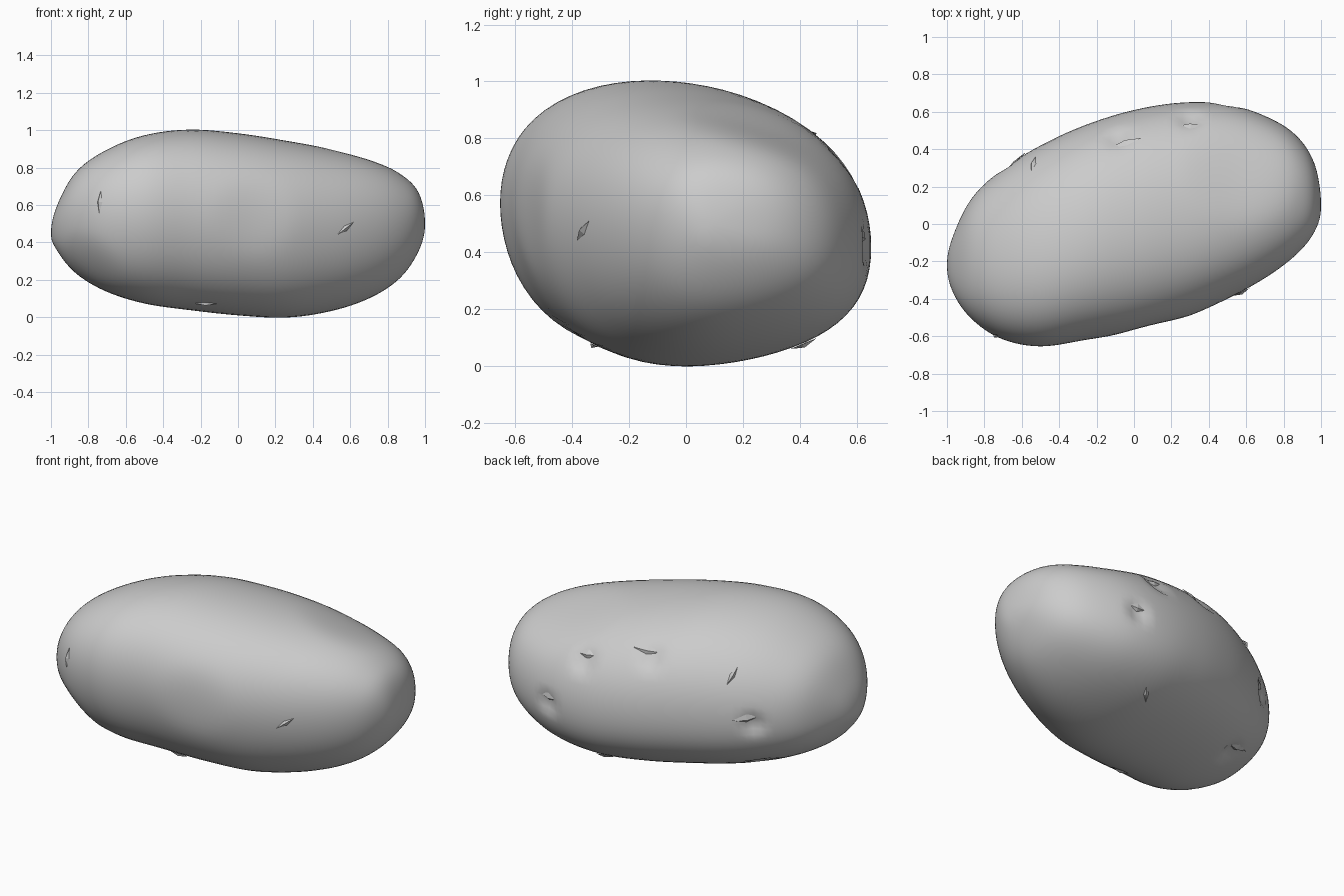
import bpy, bmesh, math
from mathutils import Vector

if "Cube" in bpy.data.objects:
    bpy.data.objects.remove(bpy.data.objects["Cube"])

# Outline heights at x = -cos(15 deg * k), k = 0..12
Y_MAX = [-.22, -.06, .14, .29, .42, .53, .61, .65, .64, .575, .475, .32, .10]
Y_MIN = [-.22, -.37, -.51, -.615, -.655, -.62, -.575, -.505, -.40, -.285, -.165, -.04, .10]
Z_MAX = [.45, .60, .775, .89, .97, 1.0, .98, .94, .895, .84, .765, .665, .50]
Z_MIN = [.45, .355, .235, .14, .075, .04, .012, .0, .035, .105, .21, .355, .50]
RINGS, SIDES, TILT = 72, 72, 0.11


def closed(upper, lower):
    return upper + lower[-2:0:-1]


def spline(loop, k):
    # Catmull-Rom around a closed outline
    i = math.floor(k)
    f = k - i
    a, b, c, d = (loop[(i + j) % len(loop)] for j in (-1, 0, 1, 2))
    return b + .5 * f * (c - a + f * (2 * a - 5 * b + 4 * c - d + f * (3 * (b - c) + d - a)))


Y_LOOP, Z_LOOP = closed(Y_MAX, Y_MIN), closed(Z_MAX, Z_MIN)


def ring(k):
    x = -math.cos(math.radians(15 * k))
    y1, y0 = spline(Y_LOOP, k), spline(Y_LOOP, -k)
    z1, z0 = spline(Z_LOOP, k), spline(Z_LOOP, -k)
    pts = []
    for j in range(SIDES):
        t = 2 * math.pi * j / SIDES
        c, s = math.cos(t), math.sin(t)
        g = 1 + .035 * math.sin(2 * t) ** 2
        lean = TILT * (1 - 1.8 * min(s, 0) ** 2)
        pts.append(Vector((x, (y0 + y1) / 2 + (y1 - y0) / 2 * g * c,
                           (z0 + z1) / 2 + (z1 - z0) / 2 * (g * s - lean * c))))
    return pts


# Body: lofted rings closed by a point at each end
bm = bmesh.new()
rows = [[bm.verts.new(p) for p in ring(12 * i / RINGS)] for i in range(1, RINGS)]
first = bm.verts.new((-1, Y_MAX[0], Z_MAX[0]))
last = bm.verts.new((1, Y_MAX[-1], Z_MAX[-1]))
for j in range(SIDES):
    n = (j + 1) % SIDES
    bm.faces.new((first, rows[0][n], rows[0][j]))
    bm.faces.new((last, rows[-1][j], rows[-1][n]))
    for a, b in zip(rows, rows[1:]):
        bm.faces.new((a[j], a[n], b[n], b[j]))
bmesh.ops.recalc_face_normals(bm, faces=bm.faces)
for _ in range(2):
    bmesh.ops.smooth_vert(bm, verts=bm.verts, factor=.3, use_axis_x=False,
                          use_axis_y=True, use_axis_z=True)
bm.normal_update()


def surface(p):
    v = min(bm.verts, key=lambda v: (v.co - Vector(p)).length_squared)
    return v.co.copy(), v.normal.copy()


def dent(p, radius, depth):
    c, n = surface(p)
    for v in bm.verts:
        r = (v.co - c).length / radius
        if r < 1:
            v.co -= n * depth * (1 - r * r) ** 2


# Broad shallow hollows
for p, r, d in [((-.83, -.5, .26), .22, .015), ((.1, -.52, .55), .25, .012),
                ((.55, .3, .82), .35, .025)]:
    dent(p, r, d)
bm.normal_update()

# Eye pits
PITS = [(.5, .63, .42), (.3, .55, .72), (-.08, .48, .78), (-.66, .32, .47), (-.62, .12, .17)]
for p in PITS:
    dent(p, .09, .03)
bm.normal_update()


# Leaf-shaped flakes of skin: slits and brows over the pits
def flake(name, p, along, length, width):
    c, n = surface(p)
    a = Vector(along)
    a = (a - n * a.dot(n)).normalized() * length / 2
    s = n.cross(a).normalized() * width / 2
    fb = bmesh.new()
    base = c + n * .002
    vs = [fb.verts.new(q) for q in (base - a, base + s, base + a, base - s, c + n * .016 + s * .3)]
    for i in range(4):
        fb.faces.new((vs[i], vs[(i + 1) % 4], vs[4]))
    bmesh.ops.recalc_face_normals(fb, faces=fb.faces)
    mesh = bpy.data.meshes.new(name)
    fb.to_mesh(mesh)
    fb.free()
    bpy.context.collection.objects.link(bpy.data.objects.new(name, mesh))


SLITS = [((-.71, -.55, .61), (0, 0, 1)), ((.58, -.36, .46), (1, 0, .6)),
         ((-.54, .3, .75), (0, 1, -.6)), ((.25, .42, .12), (.5, .8, 0)),
         ((-.18, -.32, .08), (1, 0, 0))]
for i, (p, d) in enumerate(SLITS):
    flake(f"eye_slit_{i + 1}", p, d, .12, .03)
for i, (x, y, z) in enumerate(PITS):
    flake(f"eye_brow_{i + 1}", (x, y, z + .05), (1, .2, 0), .17, .05)

mesh = bpy.data.meshes.new("potato_body")
bm.to_mesh(mesh)
bm.free()
mesh.shade_smooth()
bpy.context.collection.objects.link(bpy.data.objects.new("potato_body", mesh))
